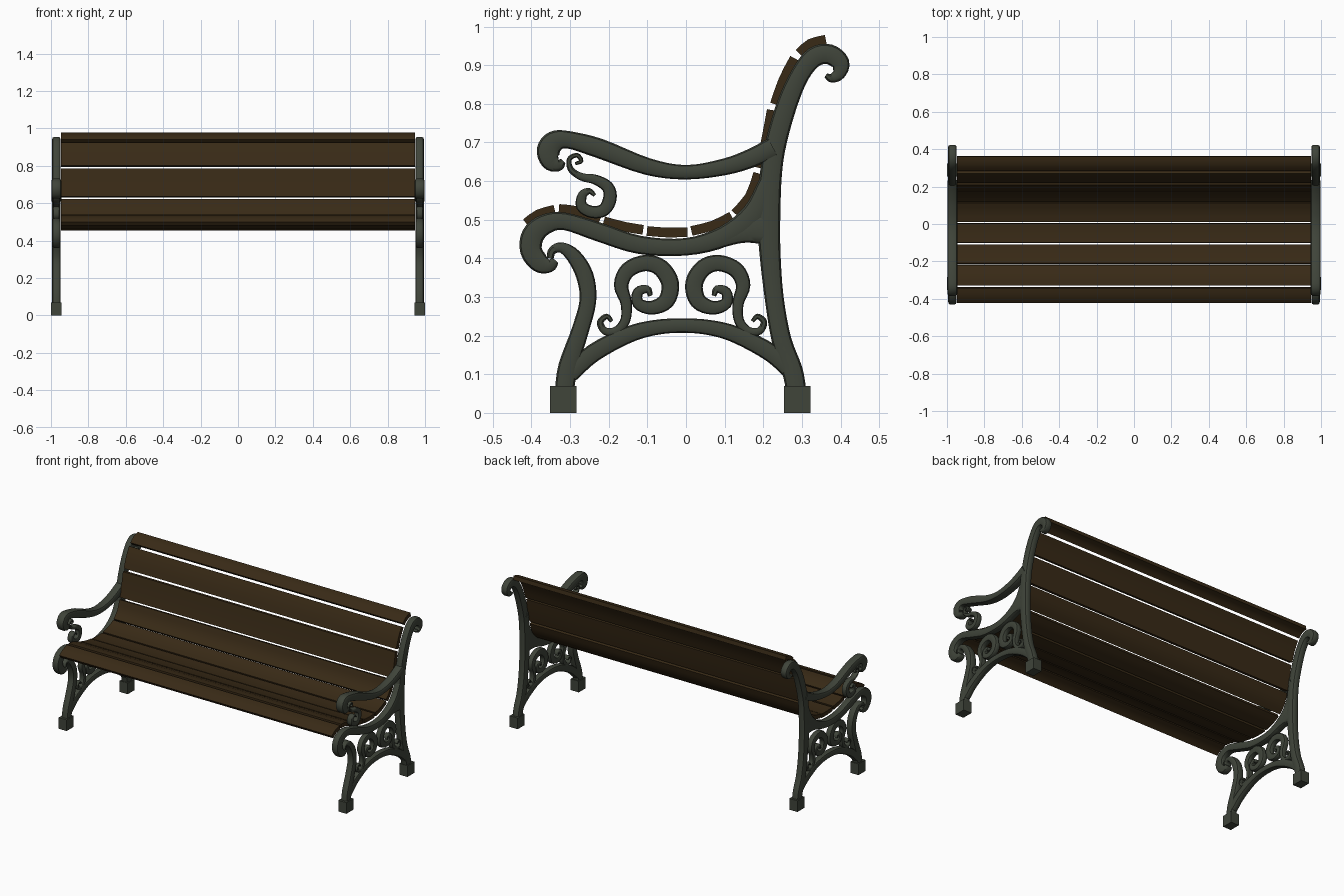
import bpy, bmesh, math
from mathutils import Vector


def material(name, rgb):
    m = bpy.data.materials.new(name)
    m.diffuse_color = (*rgb, 1)
    return m


IRON = material("dark green iron", (0.050, 0.058, 0.042))
WOOD = material("dark brown wood", (0.040, 0.023, 0.008))


def finish(bm, name, mat, angle=40):
    bmesh.ops.recalc_face_normals(bm, faces=bm.faces)
    me = bpy.data.meshes.new(name)
    bm.to_mesh(me)
    bm.free()
    me.materials.append(mat)
    ob = bpy.data.objects.new(name, me)
    bpy.context.collection.objects.link(ob)
    bpy.context.view_layer.objects.active = ob
    ob.select_set(True)
    bpy.ops.object.shade_smooth_by_angle(angle=math.radians(angle))
    ob.select_set(False)
    return ob


def spline(pts, steps=4):
    """Catmull-Rom through (y, z, width) points."""
    p = [Vector(q) for q in pts]
    p = [2 * p[0] - p[1]] + p + [2 * p[-1] - p[-2]]
    out = []
    for a, b, c, d in zip(p, p[1:], p[2:], p[3:]):
        for i in range(steps):
            t = i / steps
            out.append(0.5 * (2 * b + (c - a) * t + (2 * a - 5 * b + 4 * c - d) * t * t
                              + (3 * b - a - 3 * c + d) * t ** 3))
    return out + [p[-2]]


def loft(bm, rings):
    """Skin a list of closed rings and cap both ends."""
    vs = [[bm.verts.new(c) for c in r] for r in rings]
    n = len(vs[0])
    for a, b in zip(vs, vs[1:]):
        for i in range(n):
            bm.faces.new((a[i], a[(i + 1) % n], b[(i + 1) % n], b[i]))
    bm.faces.new(vs[0])
    bm.faces.new(vs[-1])


def soft(v):
    return math.copysign(abs(v) ** 0.55, v)


SECTION = [(soft(math.cos(a)), soft(math.sin(a)))
           for a in (math.tau * (i + 0.5) / 12 for i in range(12))]


def cast_bar(name, pts, thick=0.046):
    """Tapered rounded bar in the side plane, on both ends of the bench."""
    bm = bmesh.new()
    path = spline(pts)
    for side in (-1, 1):
        rings = []
        for i, q in enumerate(path):
            t = path[min(i + 1, len(path) - 1)] - path[max(i - 1, 0)]
            n = Vector((-t.y, t.x)).normalized() * q.z / 2
            rings.append([(side * 0.971 + sx * thick / 2, q.x + n.x * s, q.y + n.y * s)
                          for s, sx in SECTION])
        loft(bm, rings)
    return finish(bm, name, IRON)


def flip(pts):
    return [(-0.02 - y, z, w) for y, z, w in pts]


# Main cast members
cast_bar("back_post", [
    (0.287, 0.05, .052), (0.275, 0.11, .055), (0.247, 0.19, .052), (0.228, 0.30, .050),
    (0.217, 0.42, .056), (0.214, 0.52, .062), (0.220, 0.62, .058), (0.233, 0.70, .056),
    (0.262, 0.80, .054), (0.295, 0.875, .050), (0.332, 0.921, .053), (0.372, 0.928, .053),
    (0.400, 0.905, .048), (0.395, 0.877, .034), (0.376, 0.867, .024), (0.362, 0.874, .012)])
cast_bar("front_leg", [
    (-0.316, 0.05, .050), (-0.305, 0.12, .052), (-0.275, 0.21, .046), (-0.254, 0.29, .044),
    (-0.262, 0.355, .046), (-0.290, 0.405, .040), (-0.322, 0.428, .028),
    (-0.346, 0.420, .022), (-0.352, 0.400, .018)])
cast_bar("seat_rail", [
    (-0.338, 0.395, .02), (-0.352, 0.382, .036), (-0.378, 0.388, .052), (-0.401, 0.42, .058),
    (-0.396, 0.460, .060), (-0.365, 0.488, .054), (-0.315, 0.496, .046), (-0.225, 0.468, .050),
    (-0.12, 0.435, .048), (0.0, 0.430, .046), (0.10, 0.458, .055), (0.175, 0.515, .062),
    (0.215, 0.60, .05)])
cast_bar("seat_web", [(0.06, 0.438, .04), (0.13, 0.462, .05), (0.175, 0.475, .075),
                      (0.22, 0.48, .10)])
cast_bar("arm_rest", [
    (-0.318, 0.652, .016), (-0.330, 0.642, .034), (-0.350, 0.652, .052), (-0.356, 0.680, .062),
    (-0.340, 0.702, .058), (-0.305, 0.707, .046), (-0.225, 0.685, .052), (-0.1, 0.638, .045),
    (0.0, 0.623, .038), (0.1, 0.637, .044), (0.17, 0.660, .05), (0.225, 0.688, .052)], 0.055)
half = [(-0.30, 0.10, .045), (-0.24, 0.155, .048), (-0.15, 0.202, .044), (-0.08, 0.221, .040)]
cast_bar("arch_brace", half + [(-0.01, 0.226, .038)] + flip(half)[::-1], 0.042)

# Ornamental scrolls
scroll = [
    (-0.092, 0.303, .012), (-0.100, 0.320, .020), (-0.124, 0.313, .027), (-0.124, 0.284, .031),
    (-0.090, 0.272, .036), (-0.051, 0.290, .044), (-0.041, 0.335, .047), (-0.065, 0.375, .046),
    (-0.105, 0.388, .043), (-0.150, 0.370, .042), (-0.168, 0.330, .038), (-0.155, 0.285, .030),
    (-0.157, 0.240, .026), (-0.180, 0.212, .024), (-0.210, 0.212, .020), (-0.222, 0.235, .017),
    (-0.205, 0.250, .014), (-0.192, 0.237, .010)]
cast_bar("front_scroll", scroll, 0.036)
cast_bar("rear_scroll", flip(scroll), 0.036)
cast_bar("arm_scroll", [
    (-0.287, 0.645, .008), (-0.271, 0.652, .011), (-0.282, 0.667, .012), (-0.302, 0.657, .013),
    (-0.298, 0.630, .016), (-0.270, 0.611, .020), (-0.235, 0.604, .026), (-0.203, 0.585, .032),
    (-0.197, 0.555, .036), (-0.212, 0.526, .034), (-0.242, 0.520, .032), (-0.270, 0.535, .030),
    (-0.268, 0.564, .024), (-0.250, 0.574, .016), (-0.236, 0.563, .009)], 0.036)

# Square feet
bm = bmesh.new()
for x in (-0.972, 0.972):
    for y in (-0.318, 0.288):
        vs = bmesh.ops.create_cube(bm, size=1)["verts"]
        bmesh.ops.scale(bm, vec=(0.056, 0.069, 0.07), verts=vs)
        bmesh.ops.translate(bm, vec=(x, y, 0.035), verts=vs)
finish(bm, "feet", IRON, 20)

# Wooden slats: start, middle and end of each centre line in (y, z)
slats = [
    ((-0.414, 0.491), (-0.382, 0.514), (-0.340, 0.526)),
    ((-0.329, 0.528), (-0.280, 0.522), (-0.223, 0.499)),
    ((-0.213, 0.496), (-0.160, 0.482), (-0.111, 0.474)),
    ((-0.101, 0.471), (-0.050, 0.467), (0.004, 0.468)),
    ((0.014, 0.471), (0.070, 0.485), (0.118, 0.509)),
    ((0.127, 0.516), (0.165, 0.560), (0.187, 0.620)),
    ((0.190, 0.634), (0.206, 0.700), (0.222, 0.784)),
    ((0.230, 0.799), (0.252, 0.862), (0.281, 0.918)),
    ((0.293, 0.931), (0.322, 0.956), (0.362, 0.966)),
]
for k, s in enumerate(slats):
    path = spline([(y, z, 0.025) for y, z in s], 2)
    up, low = [], []
    for i, q in enumerate(path):
        t = path[min(i + 1, len(path) - 1)] - path[max(i - 1, 0)]
        n = Vector((-t.y, t.x)).normalized() * q.z / 2
        up.append((q.x + n.x, q.y + n.y))
        low.append((q.x - n.x, q.y - n.y))
    bm = bmesh.new()
    loft(bm, [[(x, y, z) for y, z in up + low[::-1]] for x in (-0.947, 0.947)])
    finish(bm, ("seat_slat_" if k < 5 else "back_slat_") + str(k + 1), WOOD, 30)
